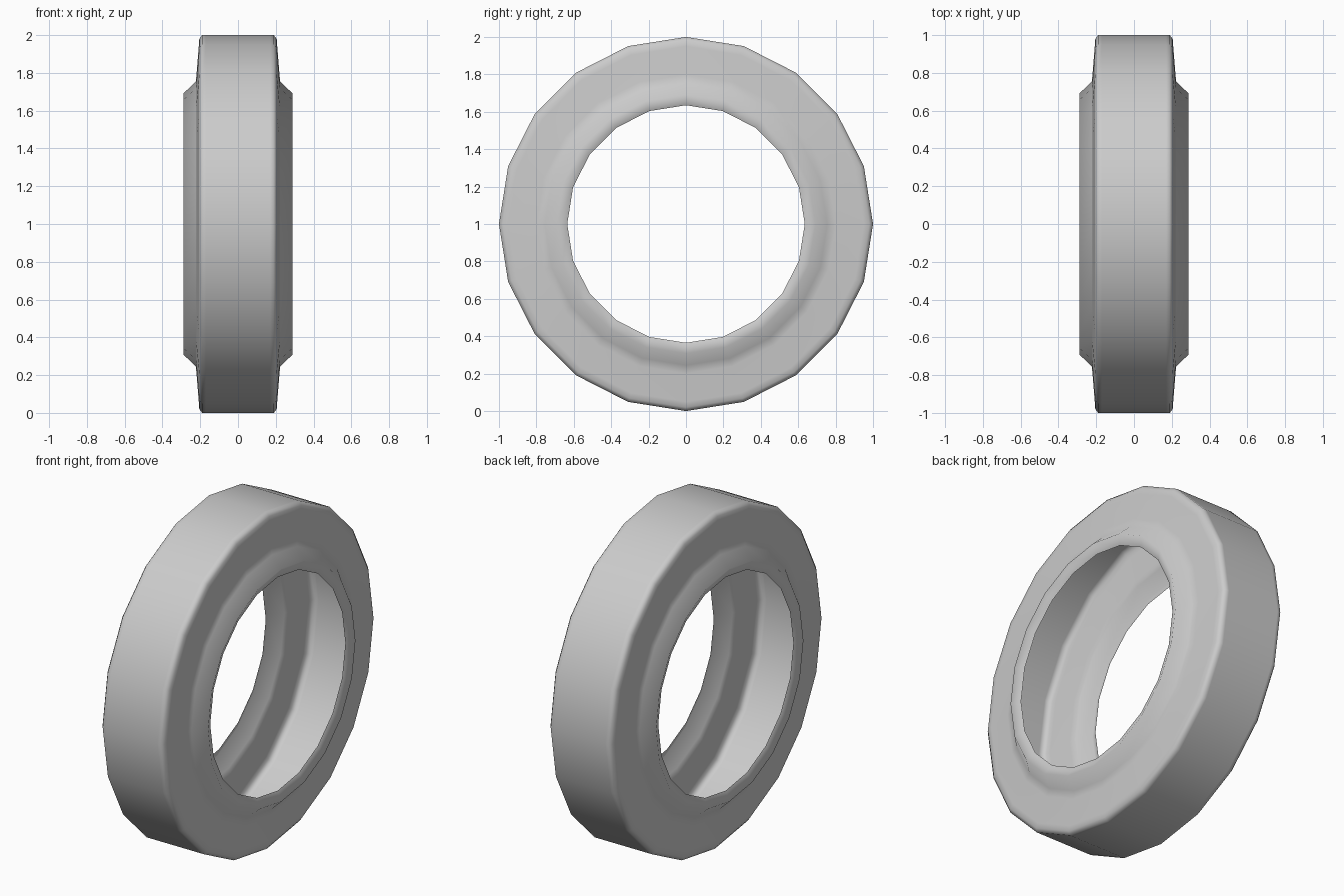
import bpy, bmesh, math

if "Cube" in bpy.data.objects:
    bpy.data.objects.remove(bpy.data.objects["Cube"])

SIDES = 20

# Half cross-section of the open tyre shell: (x, radius), tread centre to inner lip
half = [(0.17, 1.0), (0.19, 1.0), (0.205, 0.98), (0.207, 0.95),
        (0.219, 0.80), (0.223, 0.755), (0.288, 0.692), (0.262, 0.635)]
# Mirror to get the full section from one lip to the other
profile = [(-x, r) for x, r in reversed(half)] + half

# Revolve the section around the x axis
bm = bmesh.new()
rings = []
for i in range(SIDES):
    a = 2 * math.pi * i / SIDES
    rings.append([bm.verts.new((x, r * math.sin(a), 1 + r * math.cos(a)))
                  for x, r in profile])
for i in range(SIDES):
    a, b = rings[i], rings[(i + 1) % SIDES]
    for j in range(len(profile) - 1):
        f = bm.faces.new((a[j], a[j + 1], b[j + 1], b[j]))
        f.smooth = True

# Make the tread face outward
bm.normal_update()
if any(f.normal.z < -0.9 and f.calc_center_median().z > 1.9 for f in bm.faces):
    bmesh.ops.reverse_faces(bm, faces=bm.faces[:])

mesh = bpy.data.meshes.new("tire")
bm.to_mesh(mesh)
bm.free()
tire = bpy.data.objects.new("tire", mesh)
bpy.context.collection.objects.link(tire)
